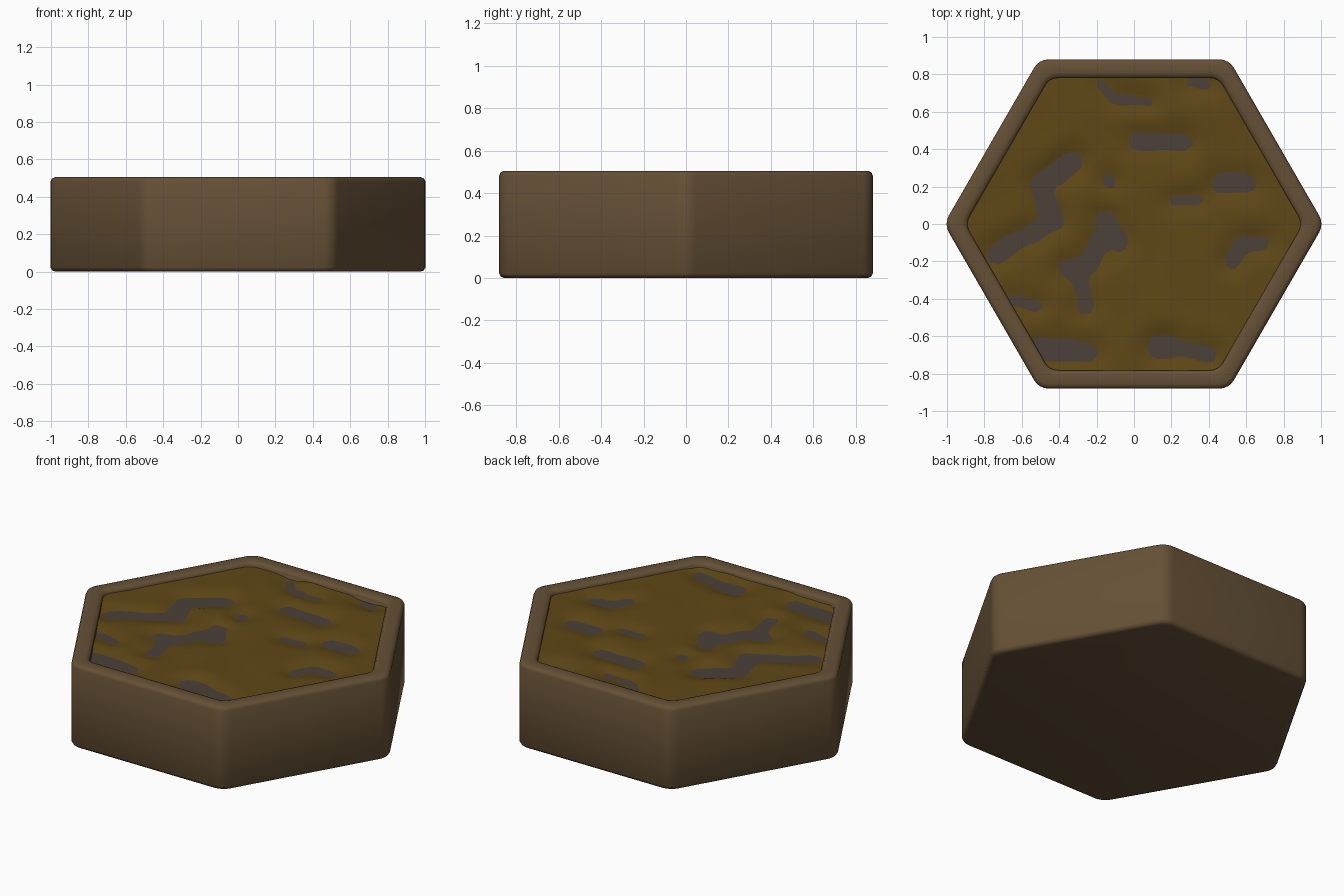
import bpy, bmesh, math
from mathutils import Vector, noise

if "Cube" in bpy.data.objects:
    bpy.data.objects.remove(bpy.data.objects["Cube"])

FLOOR_Z = 0.463          # level of the flat stone showing through the soil
INNER = 0.782            # inner apothem of the frame


def material(name, rgb):
    m = bpy.data.materials.new(name)
    m.diffuse_color = (*rgb, 1)
    m.use_nodes = True
    m.node_tree.nodes["Principled BSDF"].inputs["Base Color"].default_value = m.diffuse_color
    return m


def finish(bm, name, mat, smooth=True):
    bmesh.ops.recalc_face_normals(bm, faces=bm.faces)
    me = bpy.data.meshes.new(name)
    bm.to_mesh(me)
    bm.free()
    me.materials.append(mat)
    for p in me.polygons:
        p.use_smooth = smooth
    ob = bpy.data.objects.new(name, me)
    bpy.context.collection.objects.link(ob)
    return ob


def hex_ring(bm, apothem, z, fillet, steps=4):
    """Hexagon outline with points on the x axis and rounded corners."""
    centre = (apothem - fillet) * 2 / math.sqrt(3)
    verts = []
    for k in range(6):
        a = math.radians(60 * k)
        for i in range(steps + 1):
            b = a + math.radians(-30 + 60 * i / steps)
            verts.append(bm.verts.new((centre * math.cos(a) + fillet * math.cos(b),
                                       centre * math.sin(a) + fillet * math.sin(b), z)))
    return verts


brown = material("frame_brown", (0.13, 0.08, 0.036))
soil = material("soil_ochre", (0.115, 0.064, 0.008))
stone = material("stone_grey", (0.07, 0.052, 0.04))

# Hexagonal tray: profile of (apothem, z) lofted round the hexagon
profile = [(0.855, 0.0), (0.872, 0.006), (0.88, 0.022), (0.88, 0.483), (0.873, 0.498),
           (0.857, 0.505), (0.81, 0.505), (0.79, 0.5), (INNER, 0.488), (INNER, 0.44)]
bm = bmesh.new()
rings = [hex_ring(bm, a, z, 0.09 * a / 0.88) for a, z in profile]
for lo, hi in zip(rings, rings[1:]):
    for i in range(len(lo)):
        j = (i + 1) % len(lo)
        bm.faces.new((lo[i], lo[j], hi[j], hi[i]))
bm.faces.new(rings[0][::-1])
bm.faces.new(rings[-1])
finish(bm, "hex_frame", brown)

# Flat stone layer
bm = bmesh.new()
bm.faces.new(hex_ring(bm, INNER, FLOOR_Z, 0.08))
finish(bm, "stone_layer", stone, False)

# Hollows where the stone shows: start, end, radius
hollows = [(-.5, .2, -.33, .33, .06), (-.49, .2, -.43, .02, .06), (-.43, .02, -.74, -.16, .05),
           (-.15, .02, -.09, -.1, .055), (-.14, -.02, -.25, -.23, .055),
           (-.36, -.24, -.26, -.22, .045), (-.3, -.24, -.26, -.44, .045),
           (-.13, .23, -.13, .23, .04), (.02, .45, .27, .44, .045),
           (-.18, .76, -.13, .68, .03), (-.13, .67, .08, .66, .025),
           (.47, .22, .6, .22, .055), (.21, .12, .34, .13, .03),
           (.53, -.2, .58, -.1, .04), (.58, -.1, .7, -.1, .04),
           (-.66, -.4, -.53, -.44, .03), (-.5, -.66, -.26, -.69, .06),
           (.12, -.66, .2, -.66, .06), (.2, -.66, .4, -.7, .04), (.3, .76, .38, .74, .03)]


def soil_height(x, y):
    p = Vector((x, y))
    d = 1.0
    for x1, y1, x2, y2, r in hollows:
        a, ab = Vector((x1, y1)), Vector((x2 - x1, y2 - y1))
        t = max(0, min(1, (p - a).dot(ab) / max(ab.length_squared, 1e-6)))
        d = min(d, (p - a - ab * t).length - r)
    d += 0.02 * noise.noise(Vector((x * 9, y * 9, 3)))
    bump = 0.009 * noise.noise(Vector((x * 4, y * 4, 7)))
    rise = max(-0.012, min(0.018, d * 0.25))
    return FLOOR_Z + rise + bump * max(0, min(1, d / 0.08))


# Soil sheet: triangular lattice filling the hexagon
N = 18
step = INNER * 2 / math.sqrt(3) / N
bm = bmesh.new()
grid = {}
for q in range(-N, N + 1):
    for r in range(max(-N, -q - N), min(N, -q + N) + 1):
        x, y = step * (q + r / 2), step * r * math.sqrt(3) / 2
        grid[q, r] = bm.verts.new((x, y, soil_height(x, y)))
for q, r in list(grid):
    for tri in (((q, r), (q + 1, r), (q, r + 1)), ((q + 1, r), (q + 1, r - 1), (q, r))):
        if all(k in grid for k in tri):
            try:
                bm.faces.new([grid[k] for k in tri])
            except ValueError:
                pass
sheet = finish(bm, "soil_surface", soil)
if sheet.data.polygons[0].normal.z < 0:
    sheet.data.flip_normals()
